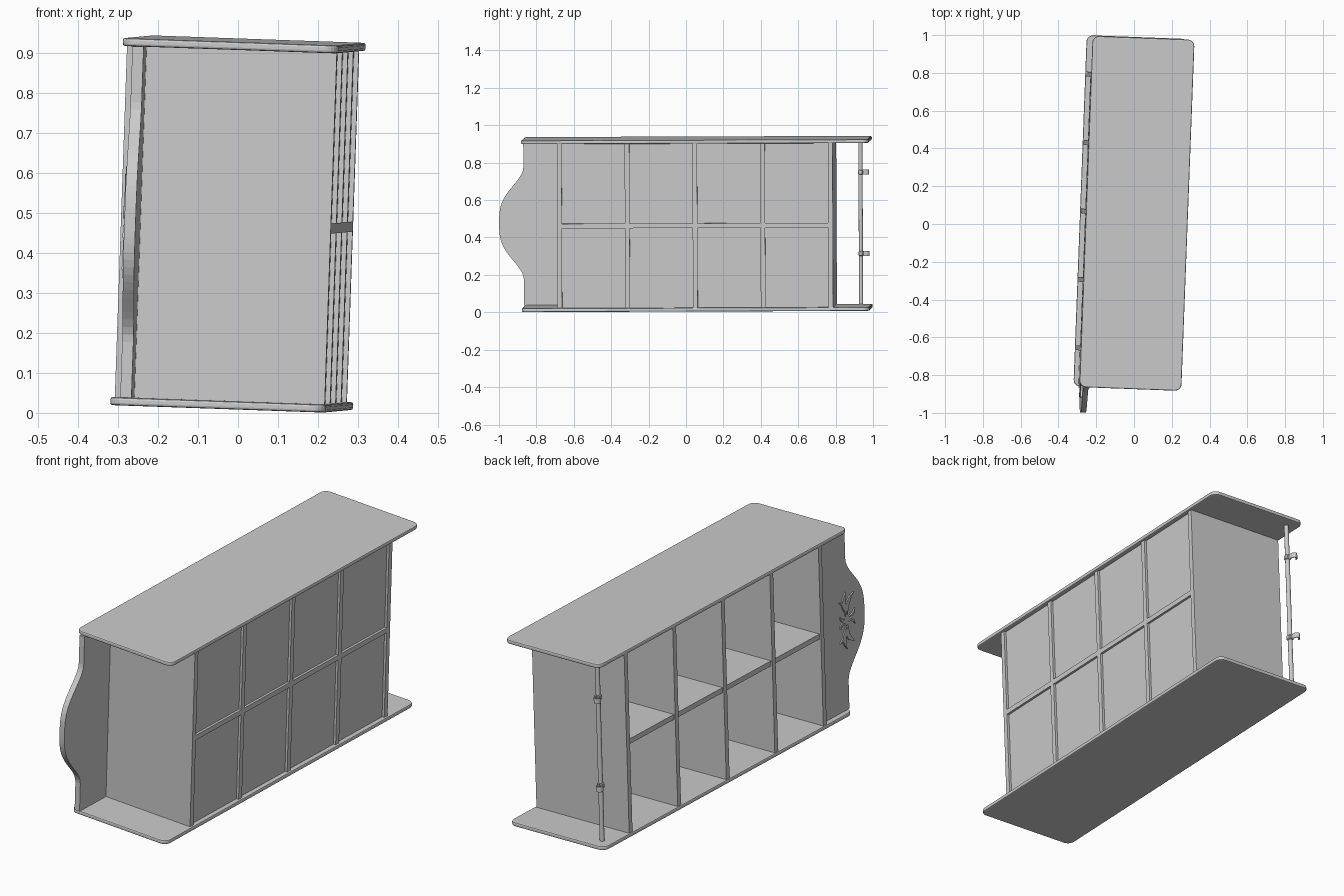
import bpy, bmesh, math
from mathutils import Matrix, Vector

cube = bpy.data.objects.get("Cube")
if cube:
    bpy.data.objects.remove(cube)

# The cabinet lies on its side, slightly turned and tipped
POSE = (Matrix.Translation((0, 0.058, 0.472))
        @ Matrix.Rotation(math.radians(-2.16), 4, 'Z')
        @ Matrix.Rotation(math.radians(2), 4, 'Y')
        @ Matrix.Rotation(math.radians(0.2), 4, 'X'))

grey = bpy.data.materials.new("plain grey")
grey.use_nodes = True
GREY = (0.6, 0.6, 0.6, 1)
grey.diffuse_color = GREY
grey.node_tree.nodes["Principled BSDF"].inputs["Base Color"].default_value = GREY


def finish(name, bm, bevel=0, segments=1):
    bmesh.ops.recalc_face_normals(bm, faces=bm.faces)
    mesh = bpy.data.meshes.new(name)
    bm.to_mesh(mesh)
    bm.free()
    mesh.materials.append(grey)
    obj = bpy.data.objects.new(name, mesh)
    bpy.context.collection.objects.link(obj)
    obj.matrix_world = POSE
    if bevel:
        mod = obj.modifiers.new("Bevel", 'BEVEL')
        mod.width, mod.segments = bevel, segments
        mod.limit_method, mod.angle_limit = 'ANGLE', math.radians(50)
    return obj


def box(name, low, high, bevel=0):
    low, high = Vector(low), Vector(high)
    bm = bmesh.new()
    bmesh.ops.create_cube(bm, size=1)
    size = Matrix.Diagonal((high - low).to_4d())
    bm.transform(Matrix.Translation((low + high) / 2) @ size)
    return finish(name, bm, bevel)


def prism(name, outline, depth, bevel=0, segments=1):
    """Extrude a closed 3D outline along the depth vector."""
    bm = bmesh.new()
    face = bm.faces.new([bm.verts.new(p) for p in outline])
    out = bmesh.ops.extrude_face_region(bm, geom=[face])
    verts = [v for v in out["geom"] if isinstance(v, bmesh.types.BMVert)]
    bmesh.ops.translate(bm, verts=verts, vec=depth)
    return finish(name, bm, bevel, segments)


HALF_X, HALF_Y, INNER, THICK = 0.27, 0.93, 0.439, 0.02

# Long side plates with rounded corners and softened rims
radius = 0.035
corners = []
for i, (sx, sy) in enumerate([(1, 1), (-1, 1), (-1, -1), (1, -1)]):
    for k in range(7):
        a = math.pi / 2 * (i + k / 6)
        corners.append((sx * (HALF_X - radius) + radius * math.cos(a),
                        sy * (HALF_Y - radius) + radius * math.sin(a)))
for name, z in (("lower_side_plate", -INNER - THICK), ("upper_side_plate", INNER)):
    prism(name, [(x, y, z) for x, y in corners], (0, 0, THICK), 0.006, 2)

# Five shelves standing upright, with dividers and recessed back panels between
PITCH, HALF_SHELF = 0.3625, 0.0125
for i in range(5):
    y = (i - 2) * PITCH
    box(f"shelf_{i + 1}", (-0.265, y - HALF_SHELF, -INNER),
        (0.26, y + HALF_SHELF, INNER))
    if i < 4:
        near, far = y + HALF_SHELF, y + PITCH - HALF_SHELF
        box(f"divider_{i + 1}", (-0.258, near, -HALF_SHELF),
            (0.26, far, HALF_SHELF))
        for label, low, high in (("lower", -INNER, -HALF_SHELF),
                                 ("upper", HALF_SHELF, INNER)):
            box(f"{label}_back_panel_{i + 1}", (0.238, near, low), (0.248, far, high))

# Arched crest board at the top end of the cabinet
BOARD_X, STRAIGHT, RISE, ARCH = -0.244, -0.935, 0.131, 0.3
crest = [(-0.735, -INNER), (STRAIGHT, -INNER)]
for k in range(-16, 17):
    t = k / 16
    rise = RISE * 0.5 * (1 + math.cos(math.pi * abs(t) ** 1.5))
    crest.append((STRAIGHT - rise, ARCH * t))
crest += [(STRAIGHT, INNER), (-0.735, INNER)]
prism("crest_board", [(BOARD_X, y, z) for y, z in crest], (0.028, 0, 0))


# Carved leaves on the crest, mirrored about its middle
def leaf(name, start, end, bend, width, side):
    start, end = Vector(start), Vector(end)
    along = end - start
    normal = Vector((-along.y, along.x)).normalized()
    steps = 10
    rims = ([], [])
    for k in range(steps + 1):
        t = k / steps
        arc = math.sin(math.pi * t)
        mid = start + along * t + normal * bend * arc
        for rim, sign in zip(rims, (1, -1)):
            rim.append(mid + normal * sign * width * arc)
    points = rims[0] + rims[1][-2:0:-1]
    prism(name, [(BOARD_X + 0.001, p.x, p.y * side) for p in points], (-0.007, 0, 0))


LEAVES = [((-0.935, 0.025), (-0.985, 0.12), -0.022, 0.012),
          ((-0.930, 0.030), (-0.925, 0.14), -0.020, 0.012),
          ((-0.920, 0.020), (-0.875, 0.10), 0.022, 0.011),
          ((-0.945, 0.012), (-0.990, 0.04), 0.012, 0.006),
          ((-0.915, 0.010), (-0.880, 0.03), -0.010, 0.006)]
for label, side in (("upper", 1), ("lower", -1)):
    for n, spec in enumerate(LEAVES):
        leaf(f"{label}_carved_leaf_{n + 1}", *spec, side)

# Hanging rail across the foot end
RAIL_X, RAIL_Y, RAIL_R = -0.212, 0.869, 0.011
bm = bmesh.new()
bmesh.ops.create_cone(bm, cap_ends=True, segments=16, radius1=RAIL_R, radius2=RAIL_R,
                      depth=2 * INNER)
bm.transform(Matrix.Translation((RAIL_X, RAIL_Y, 0)))
for face in bm.faces:
    face.smooth = len(face.verts) == 4
finish("hanging_rail", bm)

# Curled hooks on the rail
for label, z in (("upper", 0.267), ("lower", -0.168)):
    path = []
    for k in range(9):
        a = math.pi * k / 8
        path.append((RAIL_X - 0.017 + 0.017 * math.cos(a),
                     RAIL_Y + 0.024 + 0.022 * math.sin(a)))
    inner = [(RAIL_X - 0.017 + (x - RAIL_X + 0.017) * 0.75,
              RAIL_Y + 0.024 + (y - RAIL_Y - 0.024) * 0.75) for x, y in path]
    band = [(RAIL_X, RAIL_Y)] + path + inner[::-1] + [(inner[0][0], RAIL_Y)]
    prism(f"{label}_rail_hook", [(x, y, z - 0.013) for x, y in band], (0, 0, 0.026))
    box(f"{label}_hook_clasp", (RAIL_X - 0.014, RAIL_Y - 0.013, z - 0.013),
        (RAIL_X + 0.014, RAIL_Y + 0.013, z + 0.013), 0.004)
